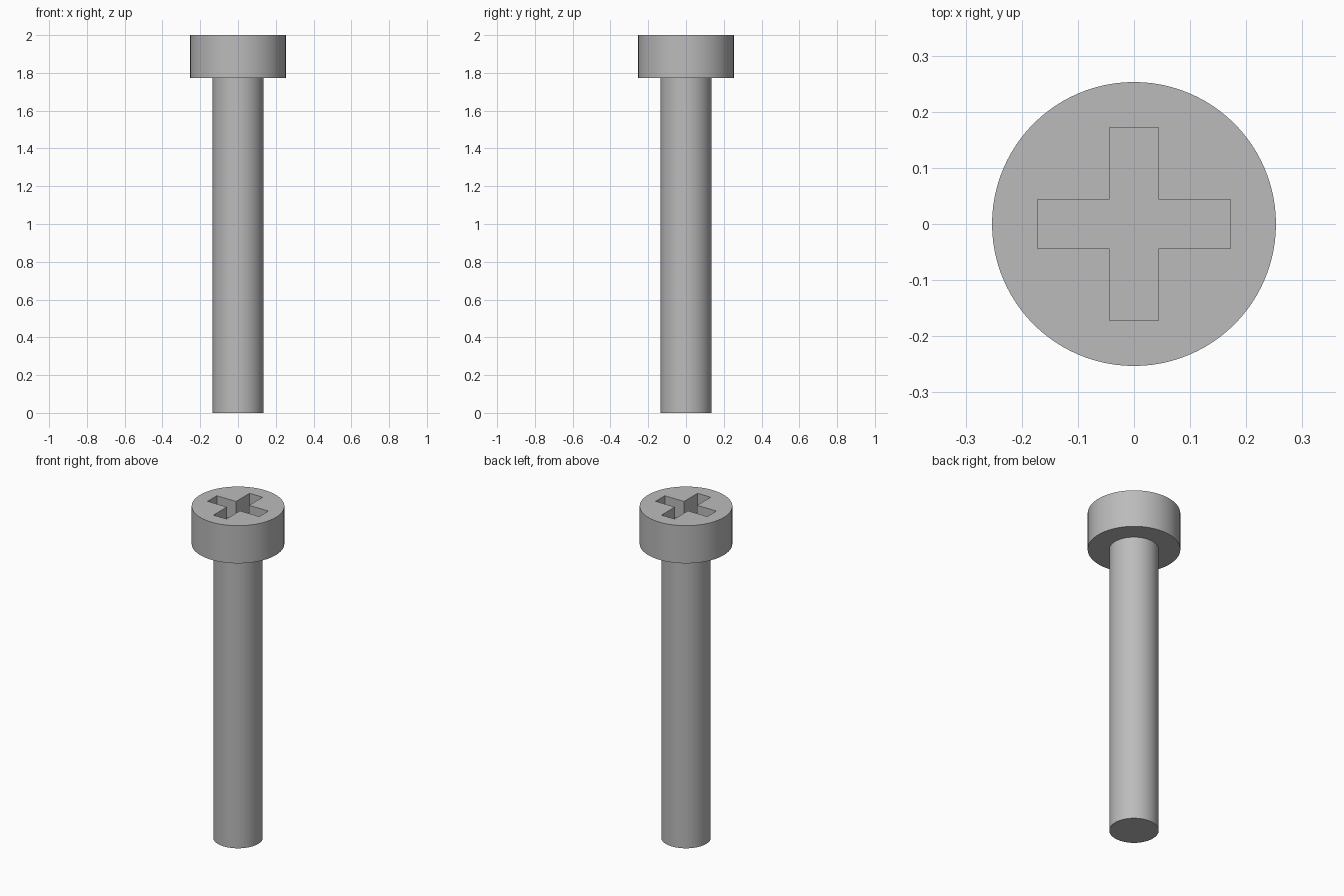
import bpy, bmesh, math

cube = bpy.data.objects.get("Cube")
if cube:
    bpy.data.objects.remove(cube, do_unlink=True)

SHAFT_R, HEAD_R = 0.135, 0.253
HEAD_Z, TOP_Z = 1.773, 2.0
ARM, HALF, DEPTH = 0.172, 0.0435, 0.113

steel = bpy.data.materials.new("steel grey")
steel.use_nodes = True
grey = (0.5, 0.5, 0.5, 1)
steel.diffuse_color = grey
steel.node_tree.nodes["Principled BSDF"].inputs["Base Color"].default_value = grey


def make_object(name, bm):
    bmesh.ops.recalc_face_normals(bm, faces=bm.faces)
    mesh = bpy.data.meshes.new(name)
    bm.to_mesh(mesh)
    bm.free()
    mesh.materials.append(steel)
    obj = bpy.data.objects.new(name, mesh)
    bpy.context.collection.objects.link(obj)
    return obj


# Shaft and head: one profile spun about the axis
bm = bmesh.new()
profile = [(0, 0), (SHAFT_R, 0), (SHAFT_R, HEAD_Z), (HEAD_R, HEAD_Z), (HEAD_R, TOP_Z), (0, TOP_Z)]
verts = [bm.verts.new((r, 0, z)) for r, z in profile]
edges = [bm.edges.new(pair) for pair in zip(verts, verts[1:])]
bmesh.ops.spin(bm, geom=verts + edges, cent=(0, 0, 0), axis=(0, 0, 1),
               angle=math.tau, steps=96, use_duplicate=False)
bmesh.ops.remove_doubles(bm, verts=bm.verts, dist=0.0001)
screw = make_object("screw", bm)

# Cross recess cutter: three corners per arm, turned four times
bm = bmesh.new()
outline = []
for turn in range(4):
    c, s = round(math.cos(turn * math.pi / 2)), round(math.sin(turn * math.pi / 2))
    for x, y in [(ARM, -HALF), (ARM, HALF), (HALF, HALF)]:
        outline.append(bm.verts.new((x * c - y * s, x * s + y * c, TOP_Z - DEPTH)))
base = bm.faces.new(outline)
raised = bmesh.ops.extrude_face_region(bm, geom=[base])["geom"]
bmesh.ops.translate(bm, vec=(0, 0, 2 * DEPTH),
                    verts=[v for v in raised if isinstance(v, bmesh.types.BMVert)])
cutter = make_object("recess_cutter", bm)
cutter.hide_render = True
cutter.hide_viewport = True

# Cut the recess, then bake the result and drop the cutter
cut = screw.modifiers.new("recess", "BOOLEAN")
cut.operation = "DIFFERENCE"
cut.solver = "EXACT"
cut.object = cutter
bpy.ops.object.select_all(action="DESELECT")
bpy.context.view_layer.objects.active = screw
screw.select_set(True)
bpy.ops.object.modifier_apply(modifier=cut.name)
bpy.data.objects.remove(cutter, do_unlink=True)

# Smooth round sides with crisp rims
bpy.ops.object.shade_smooth_by_angle(angle=math.radians(30))
